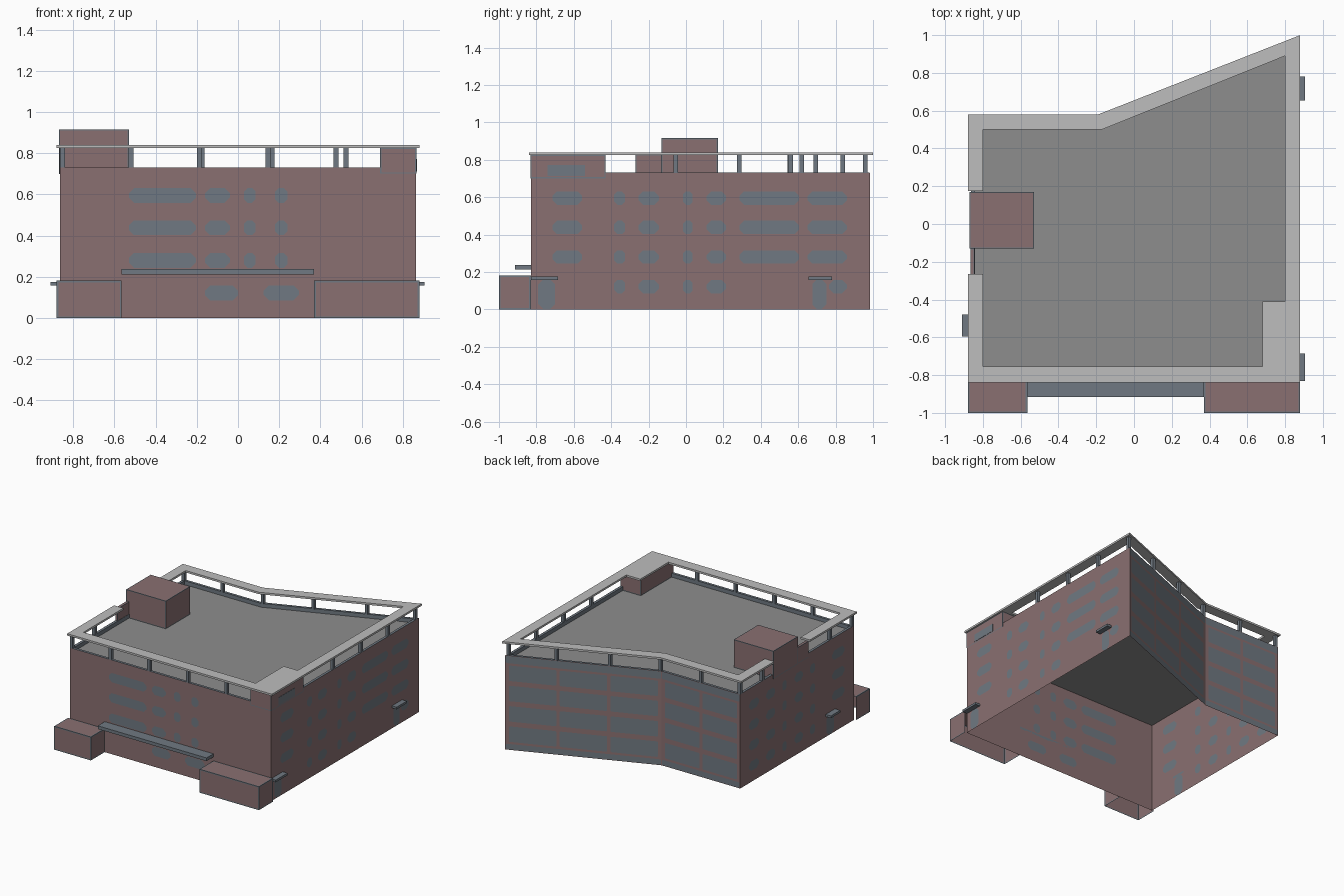
import bpy, bmesh, math
from mathutils import Vector
from mathutils.geometry import tessellate_polygon

if "Cube" in bpy.data.objects:
    bpy.data.objects.remove(bpy.data.objects["Cube"])


def material(name, rgb):
    m = bpy.data.materials.new(name)
    m.diffuse_color = [(c / 255 / 12.92 if c < 11 else ((c / 255 + .055) / 1.055) ** 2.4) for c in rgb] + [1]
    m.use_nodes = True
    m.node_tree.nodes["Principled BSDF"].inputs["Base Color"].default_value = m.diffuse_color
    return m


BRICK = material("brick", (138, 112, 113))
SLATE = material("slate", (112, 121, 130))
RIM = material("pale_concrete", (190, 190, 190))
ROOF = material("roof_grey", (141, 141, 141))


def finish(name, bm, mats):
    me = bpy.data.meshes.new(name)
    bm.to_mesh(me)
    bm.free()
    for m in mats:
        me.materials.append(m)
    ob = bpy.data.objects.new(name, me)
    bpy.context.collection.objects.link(ob)
    return ob


def prism(name, pts, z0, z1, mat):
    bm = bmesh.new()
    f = bm.faces.new([bm.verts.new((x, y, z0)) for x, y in pts])
    if z1 > z0:
        r = bmesh.ops.extrude_face_region(bm, geom=[f], use_keep_orig=True)
        for v in r["geom"]:
            if isinstance(v, bmesh.types.BMVert):
                v.co.z = z1
        bmesh.ops.recalc_face_normals(bm, faces=bm.faces[:])
    return finish(name, bm, [mat])


def box(name, x0, x1, y0, y1, z0, z1, mat=SLATE, trim=0, drop=()):
    """Box; drop removes sides by direction, trim adds a slate border to each face."""
    bm = bmesh.new()
    bmesh.ops.create_cube(bm, size=1)
    for v in bm.verts:
        v.co = ((x0 + x1) / 2 + v.co.x * (x1 - x0), (y0 + y1) / 2 + v.co.y * (y1 - y0),
                (z0 + z1) / 2 + v.co.z * (z1 - z0))
    bm.normal_update()
    gone = [f for f in bm.faces if any(f.normal.dot(Vector(d)) > .9 for d in drop)]
    bmesh.ops.delete(bm, geom=gone, context='FACES')
    if trim:
        r = bmesh.ops.inset_individual(bm, faces=bm.faces[:], thickness=trim)
        for f in r["faces"]:
            f.material_index = 1
    return finish(name, bm, [mat, SLATE])


def wall(name, p0, p1, u0, windows, top=.73, chamfer=.025):
    """Single-skin wall with flush windows (ua, ub, za, zb) with cut corners."""
    p0, p1 = Vector(p0), Vector(p1)
    d = (p1 - p0).normalized()
    L = (p1 - p0).length
    loops = [[(u0, 0), (u0 + L, 0), (u0 + L, top), (u0, top)]]
    for a, b, c, e in windows:
        k = min(chamfer, (b - a) * .3, (e - c) * .35)
        loops.append([(a + k, c), (b - k, c), (b, c + k), (b, e - k),
                      (b - k, e), (a + k, e), (a, e - k), (a, c + k)])
    bm = bmesh.new()
    vs = []
    for lp in loops:
        for u, z in lp:
            q = p0 + d * (u - u0)
            vs.append(bm.verts.new((q.x, q.y, z)))
    for t in tessellate_polygon([[Vector((u, z, 0)) for u, z in lp] for lp in loops]):
        if len(set(t)) == 3:
            bm.faces.new([vs[i] for i in t])
    for i in range(len(windows)):
        bm.faces.new(vs[4 + 8 * i:12 + 8 * i]).material_index = 1
    bm.normal_update()
    out = Vector((d.y, -d.x, 0))
    for f in bm.faces:
        if f.normal.dot(out) < 0:
            f.normal_flip()
    return finish(name, bm, [BRICK, SLATE])


def grid(cols, rows, h=.036):
    return [(a, b, z - h, z + h) for a, b in cols for z in rows]


UPPER = (.595, .438, .28)
ALL = UPPER + (.122,)

# outer walls with windows and doors
wall("front_wall", (-.865, -.83), (.865, -.83), -.865,
     grid([(-.53, -.205), (-.16, -.04), (.03, .085), (.18, .24)], UPPER)
     + grid([(-.16, 0), (.125, .295)], ALL[3:]))
wall("right_wall", (.865, -.83), (.865, .985), -.83,
     grid([(-.385, -.325), (-.255, -.145), (-.015, .035), (.11, .215)], ALL)
     + grid([(-.715, -.555), (.285, .605), (.65, .86)], UPPER)
     + [(.765, .86, .086, .158), (-.79, -.70, .003, .158), (.675, .75, .003, .158)])
wall("left_wall", (-.865, .57), (-.865, -.83), -.57,
     grid([(-.46, -.34), (-.25, -.14), (-.05, 0), (.1, .2), (.29, .35)], ALL)
     + grid([(.56, .71)], UPPER) + [(.49, .58, .003, .158)])


def glazed(L, n):
    w = (L - .03) / n
    cols = [(.015 + i * w + .012, .015 + (i + 1) * w - .012) for i in range(n)]
    return grid(cols, ALL, .06) + [(.004, L - .004, .672, .727), (.004, L - .004, .004, .045)]


wall("back_wall_slanted", (.865, .985), (-.19, .57), 0, glazed(math.hypot(1.055, .415), 3), chamfer=.006)
wall("back_wall_straight", (-.19, .57), (-.865, .57), 0, glazed(.675, 2), chamfer=.006)

# roof floor and low parapet around it
foot = [(-.863, -.828), (.863, -.828), (.863, .98), (-.19, .568), (-.863, .568)]
inner = [(-.843, -.808), (.843, -.808), (.843, .952), (-.186, .548), (-.843, .548)]
prism("roof_floor", foot, .70, .70, ROOF)
for i in range(5):
    j = (i + 1) % 5
    prism("parapet", [foot[i], foot[j], inner[j], inner[i]], .701, .731, SLATE)

# floating roof rim, open beside the penthouse
prism("roof_rim", [(-.88, -.265), (-.88, -.84), (.88, -.84), (.88, 1.0), (-.19, .58), (-.88, .58),
                   (-.88, .175), (-.80, .175), (-.80, .50), (-.17, .50), (.80, .89), (.80, -.41),
                   (.68, -.41), (.68, -.755), (-.80, -.755), (-.80, -.265)], .825, .84, RIM)

# posts carrying the rim
posts = [(x, -.818) for x in (-.853, -.52, -.188, .145, .475)]
posts += [(.853, y) for y in (-.055, .285, .62, .958)]
posts += [(-.853, y) for y in (-.545, .285, .556)]
posts += [(-.52, .556), (-.175, .56), (.165, .695), (.525, .837)]
for x, y in posts:
    box("rim_post", x - .012, x + .012, y - .012, y + .012, .73, .826)

# raised brick parts on the roof
box("penthouse", -.87, -.53, -.13, .17, .70, .915, BRICK, .008, [(0, 0, -1)])
box("corner_block", .69, .866, -.831, -.43, .701, .826, BRICK, .008, [(0, 0, -1)])
box("corner_window", .864, .868, -.74, -.54, .712, .772)
box("raised_left_wall", -.866, -.845, -.27, -.13, .701, .826, BRICK, .006)

# front wings, open below and behind
for n, a, b in (("left_wing", -.88, -.565), ("right_wing", .37, .88)):
    box(n, a, b, -1, -.83, 0, .182, BRICK, .012, [(0, 0, -1), (0, 1, 0)])

# canopies
box("front_canopy", -.565, .37, -.915, -.83, .212, .237)
for n, a, b, c, d in (("right_front_canopy", .865, .905, -.83, -.685),
                      ("right_back_canopy", .865, .905, .655, .78),
                      ("left_canopy", -.91, -.865, -.595, -.48)):
    box(n, a, b, c, d, .158, .175)
